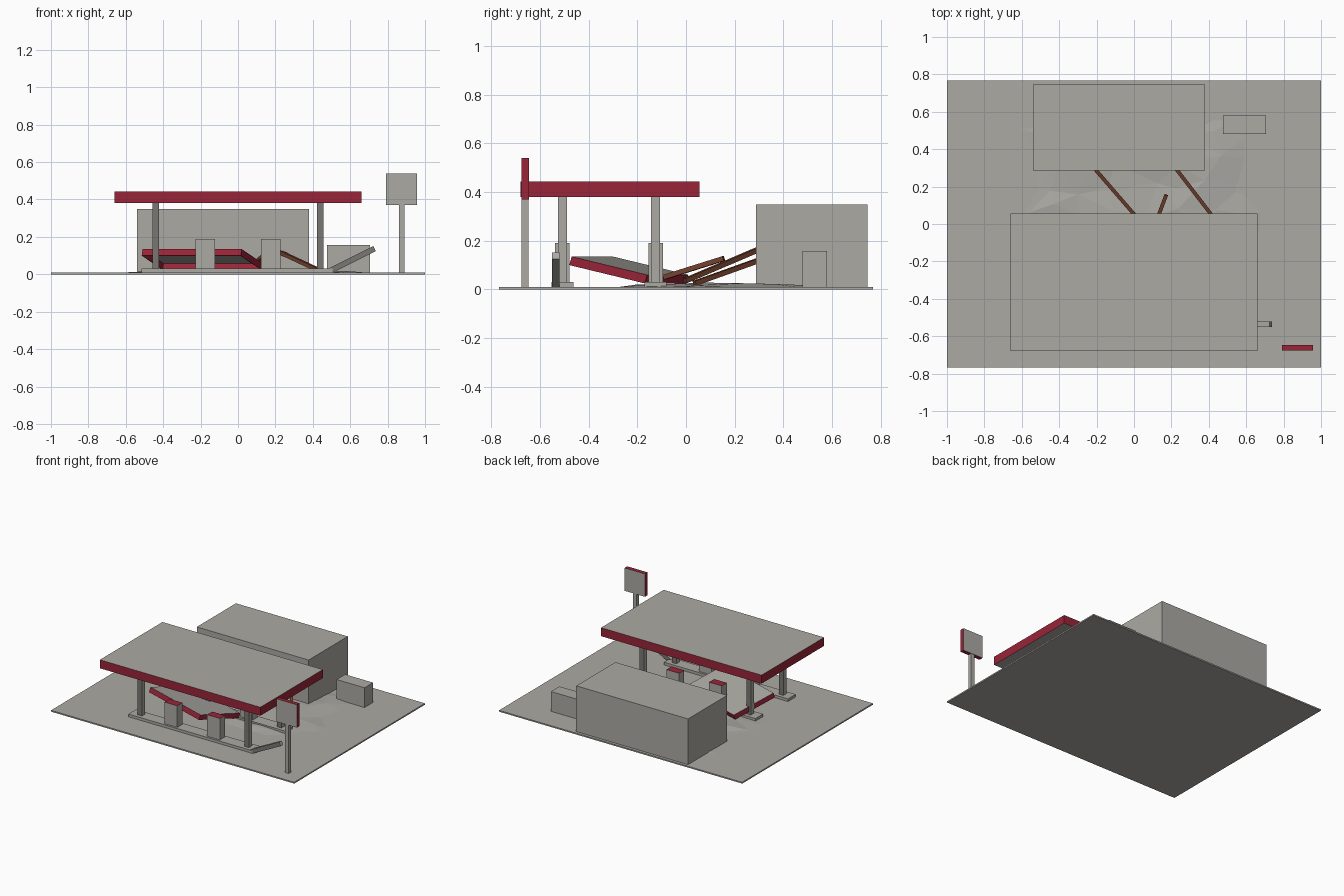
import bpy, bmesh, math, random
from mathutils import Vector, Matrix

random.seed(7)
if "Cube" in bpy.data.objects:
    bpy.data.objects.remove(bpy.data.objects["Cube"], do_unlink=True)


def material(name, rgb):
    m = bpy.data.materials.new(name)
    m.use_nodes = True
    m.diffuse_color = (*rgb, 1)
    b = next(n for n in m.node_tree.nodes if n.type == 'BSDF_PRINCIPLED')
    b.inputs["Base Color"].default_value = (*rgb, 1)
    return m


GREY = material("concrete_grey", (0.41, 0.40, 0.37))
RED = material("fascia_red", (0.32, 0.018, 0.04))
STEEL = material("steel_grey", (0.19, 0.185, 0.17))
RUST = material("rusty_brown", (0.18, 0.055, 0.028))


def finish(name, bm, mats, rule=None):
    bm.normal_update()
    if rule:
        for f in bm.faces:
            f.material_index = rule(f.normal)
    me = bpy.data.meshes.new(name)
    bm.to_mesh(me)
    bm.free()
    for m in mats:
        me.materials.append(m)
    ob = bpy.data.objects.new(name, me)
    bpy.context.collection.objects.link(ob)
    return ob


def box(name, x, y, z, mats, rule=None):
    """Box between the given (low, high) ranges."""
    bm = bmesh.new()
    bmesh.ops.create_cube(bm, size=1)
    for v in bm.verts:
        for i, r in enumerate((x, y, z)):
            v.co[i] = r[0] if v.co[i] < 0 else r[1]
    return finish(name, bm, mats, rule)


def span(c, w):
    return (c - w / 2, c + w / 2)


def beam(name, a, b, width, mats, rule=None):
    """Square bar from a to b."""
    a, b = Vector(a), Vector(b)
    d = b - a
    ob = box(name, (0, d.length), span(0, width), span(0, width), mats, rule)
    ax = d.normalized()
    side = Vector((0, 0, 1)).cross(ax).normalized()
    rot = Matrix((ax, side, ax.cross(side))).transposed().to_4x4()
    ob.data.transform(Matrix.Translation(a) @ rot)
    return ob


def top_and_bottom_grey(n):
    return 0 if abs(n.z) > 0.5 else 1


def front_back_grey(n):
    return 0 if abs(n.y) > 0.5 else 1


def front_back_second(n):
    return 1 if abs(n.y) > 0.5 else 0


# Ground, shop and store box
box("ground_slab", (-1, 1), (-0.768, 0.768), (0, 0.01), [GREY])
box("shop_building", (-0.54, 0.38), (0.287, 0.747), (0.005, 0.35), [GREY])
box("storage_box", (0.475, 0.705), (0.48, 0.58), (0.005, 0.157), [GREY])

# Standing canopy
box("canopy", (-0.66, 0.66), (-0.68, 0.055), (0.38, 0.443),
    [GREY, RED], top_and_bottom_grey)

# Pump islands with columns and pumps
for row, y in (("front", -0.508), ("back", -0.125)):
    box(row + "_island", (-0.515, 0.505), span(y, 0.09), (0.005, 0.03), [GREY])
    for side, s in (("right", -1), ("left", 1)):
        box(f"{row}_{side}_column", span(0.44 * s, 0.036), span(y, 0.036),
            (0.03, 0.381), [GREY, STEEL], front_back_second)
        box(f"{row}_{side}_pump", span(0.175 * s, 0.104), span(y, 0.06),
            (0.03, 0.19), [GREY, RED], lambda n: 1 if n.z > 0.5 else 0)

# Roadside sign
box("sign_pole", span(0.875, 0.03), span(-0.662, 0.028), (0.005, 0.372), [GREY])
box("sign_panel", (0.79, 0.958), (-0.677, -0.646), (0.37, 0.54),
    [GREY, RED], front_back_grey)

# Fallen column
beam("fallen_column", (0.495, -0.535, 0.02), (0.73, -0.535, 0.138), 0.03,
     [GREY, STEEL], front_back_second)

# Collapsed roof tray: open underneath, red rim, yawed and tipped backwards
A, B, D = Vector((0.02, -0.47, 0.135)), Vector((-0.51, -0.3, 0.135)), Vector((0.13, -0.16, 0.06))
C = B + D - A
down = Vector((-0.005, -0.01, -0.035))
bm = bmesh.new()
top = [bm.verts.new(p) for p in (A, D, C, B)]
low = [bm.verts.new(v.co + down) for v in top]
bm.faces.new(top)
for i in range(4):
    j = (i + 1) % 4
    bm.faces.new((top[i], low[i], low[j], top[j]))
tray = finish("collapsed_roof", bm, [GREY, RED], top_and_bottom_grey)
solid = tray.modifiers.new("thickness", 'SOLIDIFY')
solid.thickness = 0.005
solid.offset = -1

# Fallen rafters
for name, a, b in (("right", (-0.21, 0.295, 0.163), (0.05, -0.005, 0.035)),
                   ("left", (0.225, 0.295, 0.118), (0.425, 0.035, 0.025)),
                   ("middle", (0.172, 0.155, 0.127), (0.08, -0.09, 0.05))):
    beam(name + "_rafter", a, b, 0.02, [RUST])

# Low faceted mound of rubble, its rim sunk into the ground
bm = bmesh.new()
bmesh.ops.create_grid(bm, x_segments=9, y_segments=7, size=1)
for v in bm.verts:
    u, w = v.co.x, v.co.y
    fade = max(0, 1 - max(abs(u), abs(w)) ** 3)
    v.co.x = 0.75 * u + random.uniform(-0.06, 0.06) * fade
    v.co.y = 0.14 + 0.46 * w + random.uniform(-0.05, 0.05) * fade
    v.co.z = 0.004 + fade * random.uniform(0.004, 0.026)
bmesh.ops.triangulate(bm, faces=bm.faces[:])
finish("rubble_mound", bm, [GREY])
